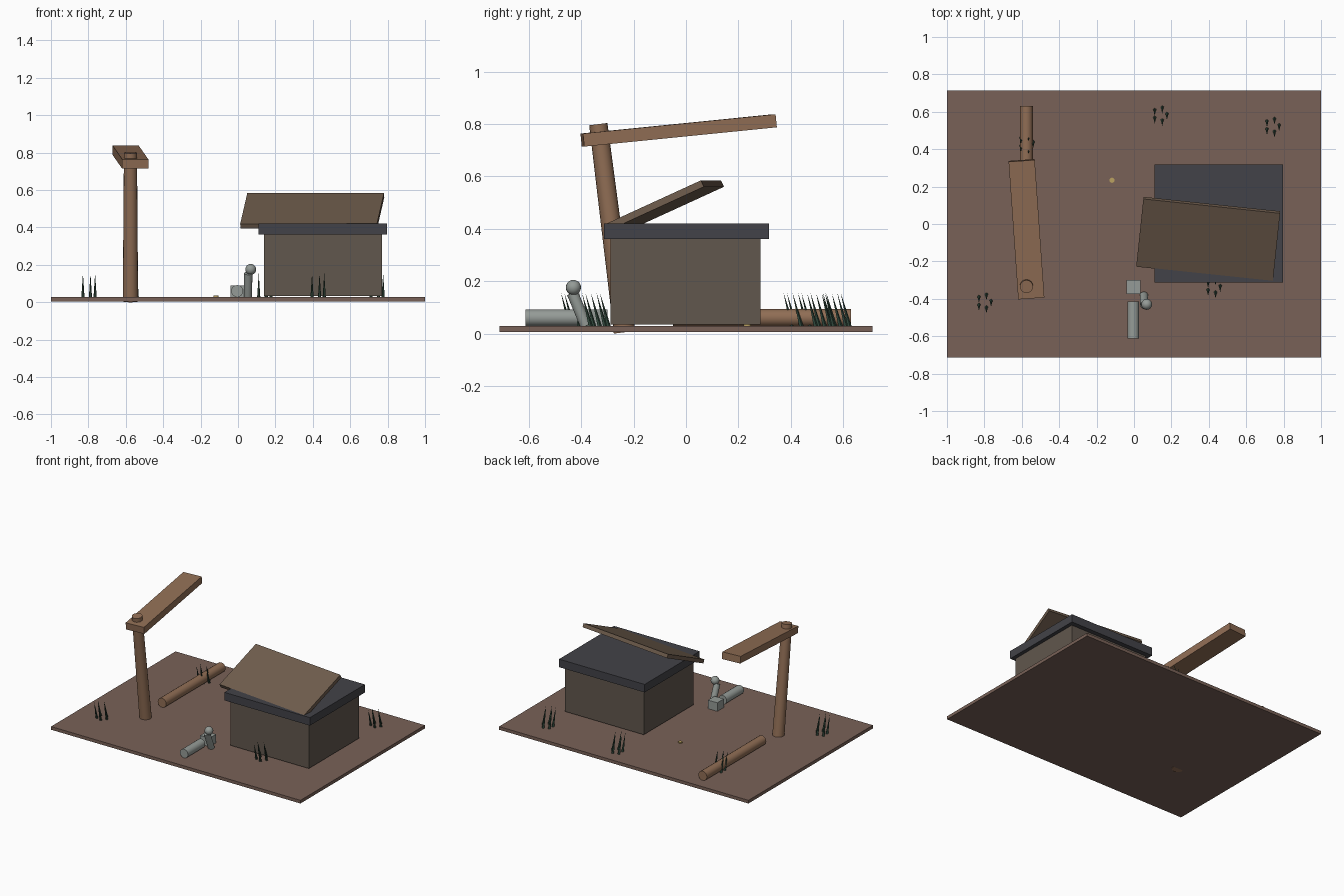
import bpy
from math import radians, cos, sin, tau
from mathutils import Vector

if "Cube" in bpy.data.objects:
    bpy.data.objects.remove(bpy.data.objects["Cube"])


def material(name, rgb):
    m = bpy.data.materials.new(name)
    m.diffuse_color = (*rgb, 1)
    m.use_nodes = True
    m.node_tree.nodes["Principled BSDF"].inputs["Base Color"].default_value = m.diffuse_color
    return m


EARTH = material("earth", (0.19, 0.12, 0.095))
WALL = material("wall", (0.12, 0.095, 0.075))
SLATE = material("slate", (0.055, 0.055, 0.065))
PLANK = material("plank", (0.16, 0.11, 0.075))
TIMBER = material("timber", (0.28, 0.155, 0.09))
STONE = material("stone", (0.30, 0.33, 0.31))
GRASS = material("grass", (0.03, 0.065, 0.045))
BRASS = material("brass", (0.5, 0.36, 0.12))


def finish(name, mat, smooth=False):
    ob = bpy.context.object
    ob.name = name
    ob.data.materials.append(mat)
    if smooth:
        bpy.ops.object.shade_smooth_by_angle(angle=radians(40))
    return ob


def box(name, mat, centre, size, rot=(0, 0, 0)):
    bpy.ops.mesh.primitive_cube_add(size=1, location=centre,
                                    rotation=[radians(a) for a in rot])
    bpy.context.object.scale = size
    return finish(name, mat)


def rod(name, mat, start, end, r1, r2, sides=16):
    a, b = Vector(start), Vector(end)
    bpy.ops.mesh.primitive_cone_add(vertices=sides, radius1=r1, radius2=r2,
                                    depth=(b - a).length, location=(a + b) / 2)
    bpy.context.object.rotation_euler = (b - a).to_track_quat('Z', 'Y').to_euler()
    return finish(name, mat, True)


# Ground slab
box("ground", EARTH, (0, 0, 0.0165), (2, 1.426, 0.023))

# Shed with flat roof and a loose tilted roof panel
box("shed_walls", WALL, (0.455, -0.002, 0.198), (0.63, 0.572, 0.327))
box("shed_roof", SLATE, (0.453, 0.002, 0.391), (0.686, 0.63, 0.058))
box("loose_roof_panel", PLANK, (0.397, -0.08, 0.490), (0.735, 0.40, 0.027), (24.5, 0, -6))

# Leaning post with crossbeam, and a fallen post
rod("leaning_post", TIMBER, (-0.575, -0.235, 0.005), (-0.575, -0.335, 0.80), 0.041, 0.035)
box("crossbeam", TIMBER, (-0.575, -0.028, 0.776), (0.14, 0.741, 0.05), (5.7, 0, 4))
rod("fallen_post", TIMBER, (-0.575, -0.05, 0.06), (-0.575, 0.63, 0.06), 0.034, 0.034)

# Broken stone pieces
rod("fallen_column", STONE, (-0.004, -0.613, 0.06), (-0.004, -0.415, 0.06), 0.032, 0.032)
box("stone_block", STONE, (-0.003, -0.338, 0.06), (0.075, 0.075, 0.062))
rod("stone_stub", STONE, (0.053, -0.382, 0.03), (0.055, -0.434, 0.155), 0.022, 0.022)
bpy.ops.mesh.primitive_uv_sphere_add(segments=16, ring_count=10, radius=0.029,
                                     location=(0.068, -0.43, 0.176))
finish("stone_ball", STONE, True)

# Small brass token
rod("token", BRASS, (-0.118, 0.234, 0.027), (-0.118, 0.234, 0.035), 0.014, 0.014, 12)

# Grass tufts: five blades in a ring, all leaning forward
for t, (x, y) in enumerate([(-0.80, -0.41), (-0.575, 0.44), (0.14, 0.59),
                            (0.74, 0.53), (0.425, -0.33)]):
    for i in range(5):
        a = tau * i / 5
        bx, by = x + 0.036 * cos(a), y + 0.036 * sin(a)
        rod(f"grass_{t}_{i}", GRASS, (bx, by, 0.026),
            (bx, by - 0.033, 0.155), 0.009, 0, 5)
